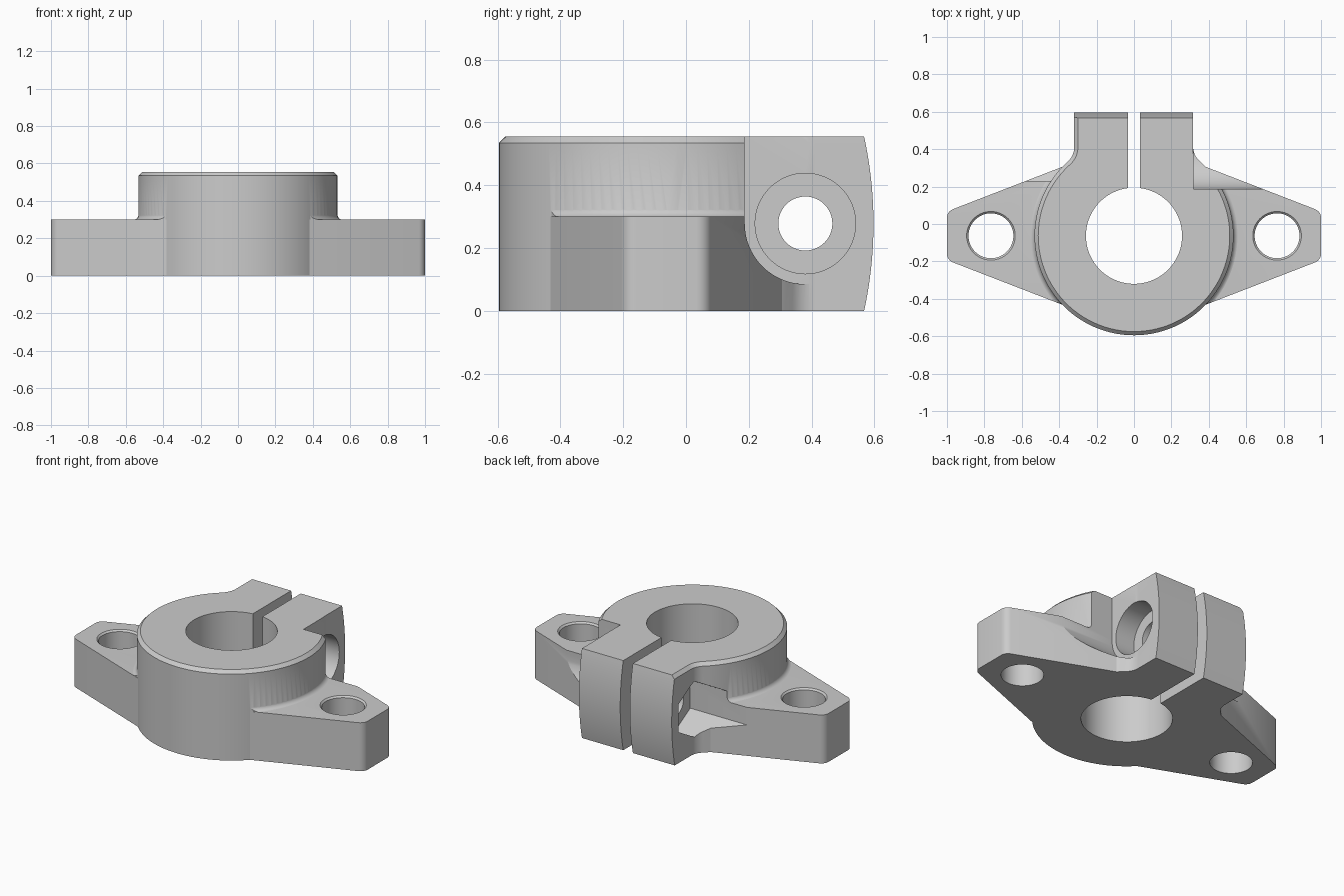
import bpy
import bmesh
from math import sin, cos, pi, sqrt, atan2, radians

cube = bpy.data.objects.get("Cube")
if cube:
    bpy.data.objects.remove(cube)

CY = -0.063               # y of the bore axis
HUB_R = 0.532
TOP = 0.555
FLANGE_TOP = 0.3
SCREW_Y, SCREW_Z = 0.38, 0.278


def arc(cx, cy, r, a, b, n):
    """Points on an arc from angle a to b, both ends included."""
    return [(cx + r * cos(a + (b - a) * i / n), cy + r * sin(a + (b - a) * i / n))
            for i in range(n + 1)]


def circle(cx, cy, r, n=64):
    return arc(cx, cy, r, 0, 2 * pi, n)[:-1]


def loft(name, rings, closed=False):
    """Skin rings of 3D points; cap the ends unless the rings loop round."""
    bm = bmesh.new()
    loops = [[bm.verts.new(p) for p in ring] for ring in rings]
    pairs = list(zip(loops, loops[1:]))
    if closed:
        pairs.append((loops[-1], loops[0]))
    else:
        bm.faces.new(loops[0][::-1])
        bm.faces.new(loops[-1])
    n = len(loops[0])
    for low, high in pairs:
        for i in range(n):
            j = (i + 1) % n
            bm.faces.new((low[i], low[j], high[j], high[i]))
    # Turn the solid outward if its winding encloses negative volume
    bm.normal_update()
    if bm.calc_volume(signed=True) < 0:
        bmesh.ops.reverse_faces(bm, faces=bm.faces[:])
        bm.normal_update()
    mesh = bpy.data.meshes.new(name)
    bm.to_mesh(mesh)
    bm.free()
    obj = bpy.data.objects.new(name, mesh)
    bpy.context.collection.objects.link(obj)
    return obj


def prism_z(name, pts, a, b):
    return loft(name, [[(x, y, z) for x, y in pts] for z in (a, b)])


def prism_x(name, pts, a, b):
    return loft(name, [[(x, y, z) for y, z in pts] for x in (a, b)])


def combine(target, tool, operation):
    """Apply a boolean and discard the tool."""
    mod = target.modifiers.new("boolean", 'BOOLEAN')
    mod.operation = operation
    mod.solver = 'EXACT'
    mod.object = tool
    bpy.context.view_layer.update()
    bpy.context.view_layer.objects.active = target
    bpy.ops.object.modifier_apply(modifier=mod.name)
    bpy.data.objects.remove(tool)


def clamp_side(hub_r, half_width, fillet):
    """Fillet joining the hub to a lug on the +x side, from hub to lug."""
    cx = half_width + fillet
    rise = sqrt((hub_r + fillet) ** 2 - cx ** 2)
    start = atan2(-rise, -cx)
    pts = arc(cx, CY + rise, fillet, start, -pi, 8)
    return pts, atan2(rise, cx)


def clamp_outline(inset):
    """Hub and lugs seen from above; only the hub and left edge are inset."""
    r = HUB_R - inset
    right, a_right = clamp_side(r, 0.316, 0.1)
    width = 0.32 - inset
    left, a_left = clamp_side(r, width, 0.1 + inset)
    hub = arc(0, CY, r, pi - a_left, 2 * pi + a_right, 80)[1:-1]
    back = [(0.316, 0.7), (-width, 0.7)]
    return hub + right + back + [(-x, y) for x, y in reversed(left)]


def flange_outline(scale=1):
    """Diamond with rounded ends."""
    lean = atan2(0.387, 1)
    r = 0.05
    # centre of each corner arc, tangent to the end face and sloping edge
    cx = 1 - r
    cy = 0.13 + 0.387 * r - r / cos(lean)
    quarter = arc(cx, cy, r, 0, pi / 2 - lean, 6)
    upper = quarter + [(0, 0.517)] + [(-x, y) for x, y in reversed(quarter)]
    lower = [(-x, -y) for x, y in upper]
    return [(x * scale, y * scale + CY) for x, y in upper + lower]


# Hub with clamp lugs, chamfered along the top
body = loft("shaft_support", [[(x, y, z) for x, y in clamp_outline(inset)]
                              for inset, z in ((0, 0), (0, TOP - 0.02), (0.02, TOP))])

# Gently bowed back of the lugs
combine(body, prism_x("back_bow", circle(-0.706, TOP / 2, 1.303, 256), -2, 2), 'INTERSECT')

# Mounting flange
combine(body, prism_z("flange", flange_outline(), 0, FLANGE_TOP), 'UNION')

# Cove where the hub meets the flange, sunk slightly into both
c = 0.03
inner = HUB_R - 0.001
base = FLANGE_TOP - 0.001
profile = [(inner - 0.05, base - c), (inner + c, base - c)]
profile += arc(inner + c, base + c, c, -pi / 2, -pi, 6)
profile += [(inner - 0.05, base + c)]
cove = loft("cove", [[(r * cos(t), CY + r * sin(t), z) for r, z in profile]
                     for t in [2 * pi * i / 96 for i in range(96)]], closed=True)
combine(cove, prism_z("cove_limit", flange_outline(0.996), 0.1, 0.5), 'INTERSECT')
combine(body, cove, 'UNION')

# Shaft bore and clamping slot
combine(body, prism_z("bore", circle(0, CY, 0.257, 96), -1, 1), 'DIFFERENCE')
slot = [(-0.033, CY), (0.033, CY), (0.033, 1), (-0.033, 1)]
combine(body, prism_z("slot", slot, -1, 1), 'DIFFERENCE')

# Mounting holes with a small top chamfer
for side in (-1, 1):
    hole = loft("mounting_hole", [[(x, y, z) for x, y in circle(side * 0.765, CY, r)]
                                  for r, z in ((0.12, -0.1), (0.12, 0.29), (0.14, 0.31))])
    combine(body, hole, 'DIFFERENCE')

# Screw clearance, open at the top, beside the right lug
u_shape = arc(SCREW_Y, SCREW_Z, 0.193, pi, 2 * pi, 32)
u_shape += [(SCREW_Y + 0.193, 1), (SCREW_Y - 0.193, 1)]
combine(body, prism_x("screw_clearance", u_shape, 0.318, 1.5), 'DIFFERENCE')

# Clamp screw hole, head counterbore and hexagonal nut pocket
combine(body, prism_x("screw_hole", circle(SCREW_Y, SCREW_Z, 0.086, 48), -1, 1), 'DIFFERENCE')
combine(body, prism_x("counterbore", circle(SCREW_Y, SCREW_Z, 0.16), 0.186, 1), 'DIFFERENCE')
hexagon = arc(SCREW_Y, SCREW_Z, 0.173, pi / 6, 2 * pi + pi / 6, 6)[:-1]
combine(body, prism_x("nut_pocket", hexagon, -1.5, -0.19), 'DIFFERENCE')

# Plain grey metal
grey = bpy.data.materials.new("light_grey")
grey.use_nodes = True
colour = (0.6, 0.6, 0.6, 1)
grey.diffuse_color = colour
grey.node_tree.nodes["Principled BSDF"].inputs["Base Color"].default_value = colour
body.data.materials.clear()
body.data.materials.append(grey)
for face in body.data.polygons:
    face.material_index = 0

bpy.ops.object.select_all(action='DESELECT')
body.select_set(True)
bpy.context.view_layer.objects.active = body
bpy.ops.object.shade_smooth_by_angle(angle=radians(25))
